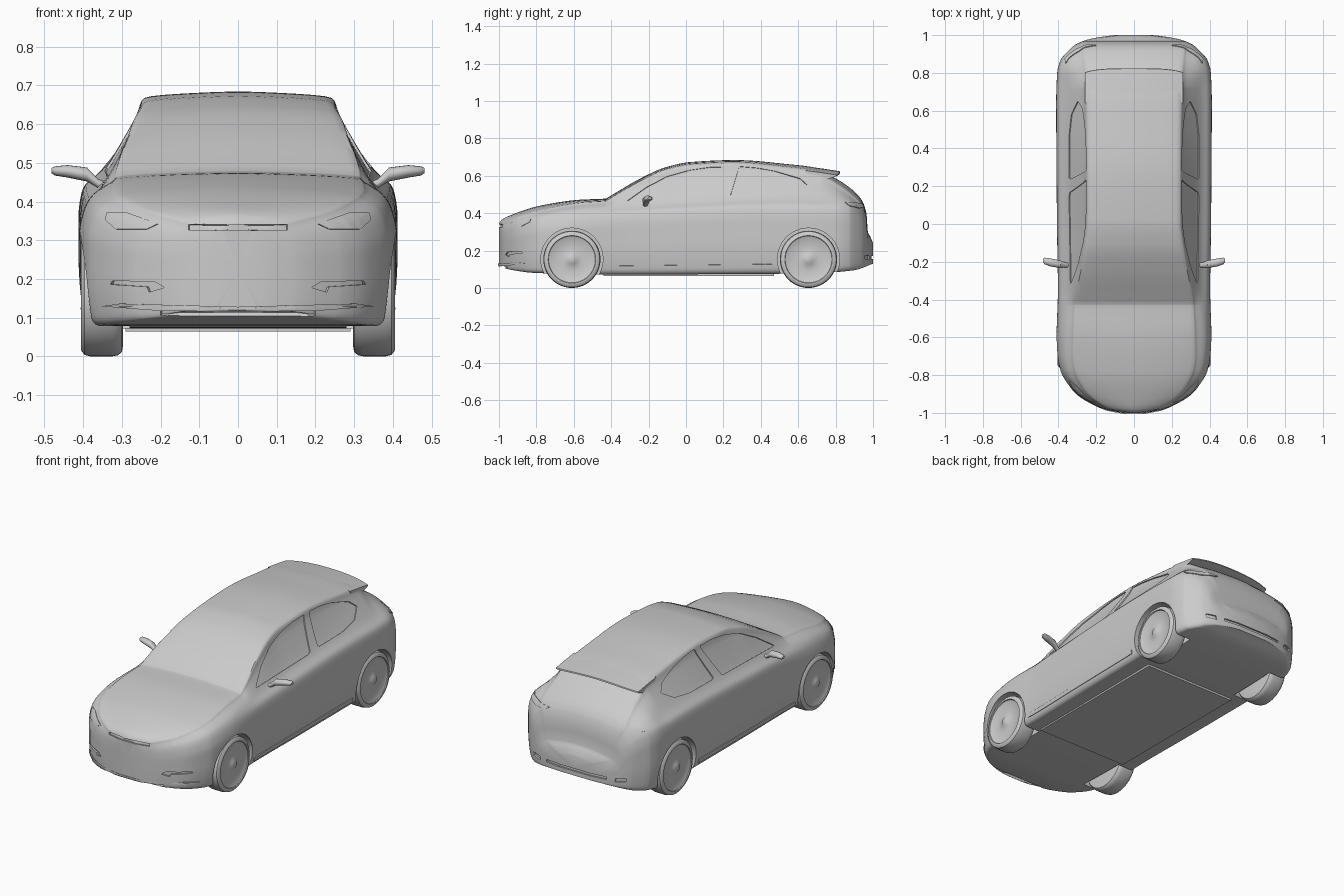
import bpy, bmesh, math
from mathutils import Vector
from mathutils.bvhtree import BVHTree

if "Cube" in bpy.data.objects:
    bpy.data.objects.remove(bpy.data.objects["Cube"])


def pchip(pts, t):
    """Smooth curve through (t, value) points without overshoot."""
    n = len(pts)
    if t <= pts[0][0]:
        return pts[0][1]
    if t >= pts[-1][0]:
        return pts[-1][1]
    sec = [(pts[i + 1][1] - pts[i][1]) / (pts[i + 1][0] - pts[i][0]) for i in range(n - 1)]

    def slope(i):
        if i in (0, n - 1):
            return sec[min(i, n - 2)]
        a, b = sec[i - 1], sec[i]
        return 2 * a * b / (a + b) if a * b > 0 else 0
    i = max(k for k in range(n - 1) if pts[k][0] <= t)
    h = pts[i + 1][0] - pts[i][0]
    s = (t - pts[i][0]) / h
    return ((2*s**3 - 3*s*s + 1) * pts[i][1] + (s**3 - 2*s*s + s) * h * slope(i)
            + (3*s*s - 2*s**3) * pts[i + 1][1] + (s**3 - s*s) * h * slope(i + 1))


def loft(name, rows, mirror=False):
    """Skin closed rings of points; collapsed rings become poles."""
    bm = bmesh.new()
    vs = [[bm.verts.new(p) for p in r] for r in rows]
    n = len(rows[0])
    for a, b in zip(vs, vs[1:]):
        for j in range(n):
            bm.faces.new((a[j], a[(j + 1) % n], b[(j + 1) % n], b[j]))
    bmesh.ops.remove_doubles(bm, verts=bm.verts, dist=1e-5)
    bmesh.ops.recalc_face_normals(bm, faces=bm.faces)
    me = bpy.data.meshes.new(name)
    bm.to_mesh(me)
    bm.free()
    ob = bpy.data.objects.new(name, me)
    bpy.context.collection.objects.link(ob)
    if mirror:
        ob.modifiers.new("Mirror", 'MIRROR')
    return ob


def smooth(ob, angle=35):
    bpy.ops.object.select_all(action='DESELECT')
    ob.select_set(True)
    bpy.context.view_layer.objects.active = ob
    bpy.ops.object.shade_smooth_by_angle(angle=math.radians(angle))


def capped(rings):
    """Close both ends of a list of rings with a centre point."""
    mid = lambda r: sum((Vector(p) for p in r), Vector()) / len(r)
    return [[mid(rings[0])] * len(rings[0])] + rings + [[mid(rings[-1])] * len(rings[-1])]


# Body curves along y: roof/bonnet height, plan width, underside, shoulder, roof rail
TOP = [(-1, .345), (-.985, .365), (-.93, .392), (-.78, .44), (-.565, .472), (-.43, .478), (-.4, .495),
       (-.245, .585), (-.11, .645), (.02, .673), (.26, .684), (.555, .661), (.72, .638), (.77, .605),
       (.877, .535), (.94, .47), (.965, .40), (.972, .30), (.985, .275), (1, .24)]
PLAN = [(-1, .06), (-.985, .14), (-.96, .205), (-.9, .305), (-.85, .348), (-.78, .388), (-.7, .404),
        (-.6, .41), (-.35, .403), (0, .408), (.65, .412), (.8, .407), (.87, .388), (.92, .345),
        (.95, .31), (.975, .25), (.99, .18), (1, .10)]
BOTTOM = [(-1, .12), (-.95, .10), (-.8, .08), (-.45, .072), (.5, .076), (.75, .082), (.9, .095), (1, .13)]
SHOULDER = [(-1, .30), (-.9, .345), (-.75, .39), (-.43, .43), (-.1, .455), (.5, .48), (.8, .475),
            (.88, .455), (.94, .40), (.965, .345), (.972, .265), (1, .195)]
SHOULDER_W = [(-1, .93), (-.6, .92), (-.35, .88), (0, .86), (.7, .86), (.9, .9), (1, .93)]
RAIL_W = [(-1, .33), (-.42, .312), (-.2, .272), (.02, .242), (.3, .242), (.8, .25), (.95, .27)]
RAIL_DROP = [(-1, .025), (-.8, .025), (-.43, .014), (.2, .016), (.75, .022), (.94, .03), (1, .02)]


def section(y):
    zt, w, zb, s = (pchip(c, y) for c in (TOP, PLAN, BOTTOM, SHOULDER))
    d = pchip(RAIL_DROP, y)
    e = (pchip(SHOULDER_W, y) * w, s)
    f = (min(pchip(RAIL_W, y), .8 * w), zt - d)
    h = s - zb
    half = [(0, zb), (.45 * w, zb), (.89 * w, zb), (.955 * w, zb + .04 * h), (.98 * w, zb + .15 * h),
            (w, zb + .42 * h), (w, zb + .7 * h), (.975 * w, zb + .88 * h), e,
            (f[0] + .2 * (e[0] - f[0]), f[1] + .25 * (e[1] - f[1])), f, (.5 * f[0], zt - .25 * d), (0, zt)]
    full = half + [(-x, z) for x, z in half[-2::-1]]
    xs, zs = ([(i, p[k]) for i, p in enumerate(full)] for k in (0, 1))
    return [Vector((pchip(xs, i / 4), y, pchip(zs, i / 4))) for i in range(4 * (len(full) - 1))]


# Body shell
stations = sorted({round(-1 + 2 * i / 80, 3) for i in range(81)} | {p[0] for p in TOP + PLAN}
                  | {s * v for s in (-1, 1) for v in (.995, .98, .968)})
body = loft("body_shell", capped([section(y) for y in stations]))
bm = bmesh.new()
bm.from_mesh(body.data)
skin = BVHTree.FromBMesh(bm)
bm.free()


def panel(name, outline, view, lo, hi, mirror=True):
    """Thin slab following the body skin; outline is (y,z) from the side or (x,z) from an end."""
    n, k = len(outline), 6
    pts = [Vector(outline[i]).lerp(Vector(outline[(i + 1) % n]), j / k) for i in range(n) for j in range(k)]
    pts = [p.lerp(q, t) for p, q in zip(pts, pts[1:] + pts[:1]) for t in (.25, .75)]
    mid = sum(pts, Vector((0, 0))) / len(pts)
    ray = {'side': (-1, 0, 0), 'front': (0, 1, 0), 'back': (0, -1, 0)}[view]
    hits = []
    for s in range(11):
        ring = []
        for p in pts:
            q = mid.lerp(p, s / 10)
            o = Vector((0, *q)) if view == 'side' else Vector((q.x, 0, q.y))
            o -= Vector(ray) * 2
            loc, nor = skin.ray_cast(o, ray)[:2]
            if loc is None:
                loc, nor = skin.find_nearest(o + Vector(ray) * 1.1)[:2]
            ring.append((loc, nor))
        hits.append(ring)
    return loft(name, [[a + b * hi for a, b in r] for r in hits]
                + [[a + b * lo for a, b in r] for r in reversed(hits)], mirror)


def lathe(name, profile, y, z, steps=48):
    """Turn an (x, radius) profile about a wheel axle, mirrored to the other side."""
    return loft(name, [[(x, y + r * math.sin(a), z + r * math.cos(a))
                        for a in (2 * math.pi * i / steps for i in range(steps))] for x, r in profile], True)


FRONT_WIN = [(-.32, .462), (-.21, .54), (-.1, .597), (.02, .63), (.13, .646), (.235, .648), (.165, .48)]
REAR_WIN = [(.235, .487), (.285, .65), (.38, .642), (.475, .625), (.61, .586), (.65, .55), (.58, .507), (.46, .492)]
HEADLAMP = [(.205, .342), (.235, .328), (.315, .328), (.342, .352), (.338, .37), (.29, .371)]
FOG = [(.19, .178), (.215, .193), (.325, .195), (.33, .186), (.235, .18), (.23, .166)]
SLOT = [(-.128, .326), (.128, .326), (.128, .341), (-.128, .341)]
INTAKE = [(-.2, .105), (.2, .105), (.2, .118), (-.2, .118)]
DIFFUSER = [(-.19, .155), (.19, .155), (.19, .17), (-.19, .17)]
EXHAUST = [(.235, .15), (.29, .155), (.295, .175), (.24, .172)]

# Recesses and wheel arches cut into the shell
AXLES = {"front": -.61, "rear": .655}
cutters = [panel("cut", o, v, -.009, .02, m) for o, v, m in (
    (FRONT_WIN, 'side', True), (REAR_WIN, 'side', True), (FOG, 'front', True), (SLOT, 'front', False),
    (INTAKE, 'front', False), (DIFFUSER, 'back', False), (EXHAUST, 'back', True))]
cutters += [lathe("cut", [(.28, 0), (.28, .166), (.6, .166), (.6, 0)], y, .154) for y in AXLES.values()]
bpy.context.view_layer.objects.active = body
for c in cutters:
    m = body.modifiers.new("Cut", 'BOOLEAN')
    m.operation, m.solver, m.object = 'DIFFERENCE', 'EXACT', c
    bpy.ops.object.modifier_apply(modifier=m.name)
for c in cutters:
    bpy.data.objects.remove(c)
smooth(body)

# Glass, lamps and trim
for name, o, v, lo, hi in (
        ("front_side_window", FRONT_WIN, 'side', -.012, -.006),
        ("rear_side_window", REAR_WIN, 'side', -.012, -.006),
        ("headlamp", HEADLAMP, 'front', -.004, .003),
        ("tail_lamp", [(.2, .447), (.36, .458), (.365, .437), (.3, .425), (.22, .436)], 'back', -.006, .005),
        ("side_sill", [(-.42, .098), (.46, .105), (.46, .128), (-.42, .118)], 'side', -.006, .005)):
    smooth(panel(name, o, v, lo, hi))
smooth(panel("front_lip", [(-.35, .13), (-.2, .118), (.2, .118), (.35, .13), (.3, .137), (.2, .128),
                           (-.2, .128), (-.3, .137)], 'front', -.004, .005, False))

# Roof spoiler
rings = []
for i in range(17):
    x = -.26 + .52 * i / 16
    u = (x / .26) ** 2
    dz, dy = -.02 * u, -.02 * u * u
    rings.append([(x, y + dy, z + dz) for y, z in ((.66, .648), (.74, .637), (.822, .624), (.824, .617), (.77, .6), (.68, .61))])
smooth(loft("roof_spoiler", capped(rings)))

# Wheels
TYRE = [(.297, 0), (.297, .125), (.3, .142), (.31, .15), (.325, .153), (.38, .153), (.396, .149), (.405, .138), (.406, .127)]
RIM = [(.38, .0), (.38, .126), (.402, .126), (.398, .12), (.396, .06), (.398, .03), (.404, .022), (.406, 0)]
for end, y in AXLES.items():
    smooth(lathe(end + "_tyre", TYRE + [(.39, .12), (.39, 0)], y, .153))
    smooth(lathe(end + "_rim", RIM, y, .153))

# Door mirrors
rings = [[(x, y + ry * math.cos(a), z + rz * math.sin(a)) for a in (math.pi * i / 8 for i in range(16))]
         for x, y, z, ry, rz in ((.33, -.218, .435, .013, .011), (.362, -.217, .447, .013, .012),
                                 (.39, -.213, .47, .02, .018), (.44, -.204, .478, .021, .016),
                                 (.472, -.196, .479, .018, .012), (.481, -.194, .48, .01, .007))]
smooth(loft("door_mirror", capped(rings), True))

# Flat floor panel between the axles
floor = [[(x, y, z) for x, z in ((-.29, .064), (.29, .064), (.29, .1), (-.29, .1))] for y in (-.44, .47)]
loft("floor_panel", capped(floor))
